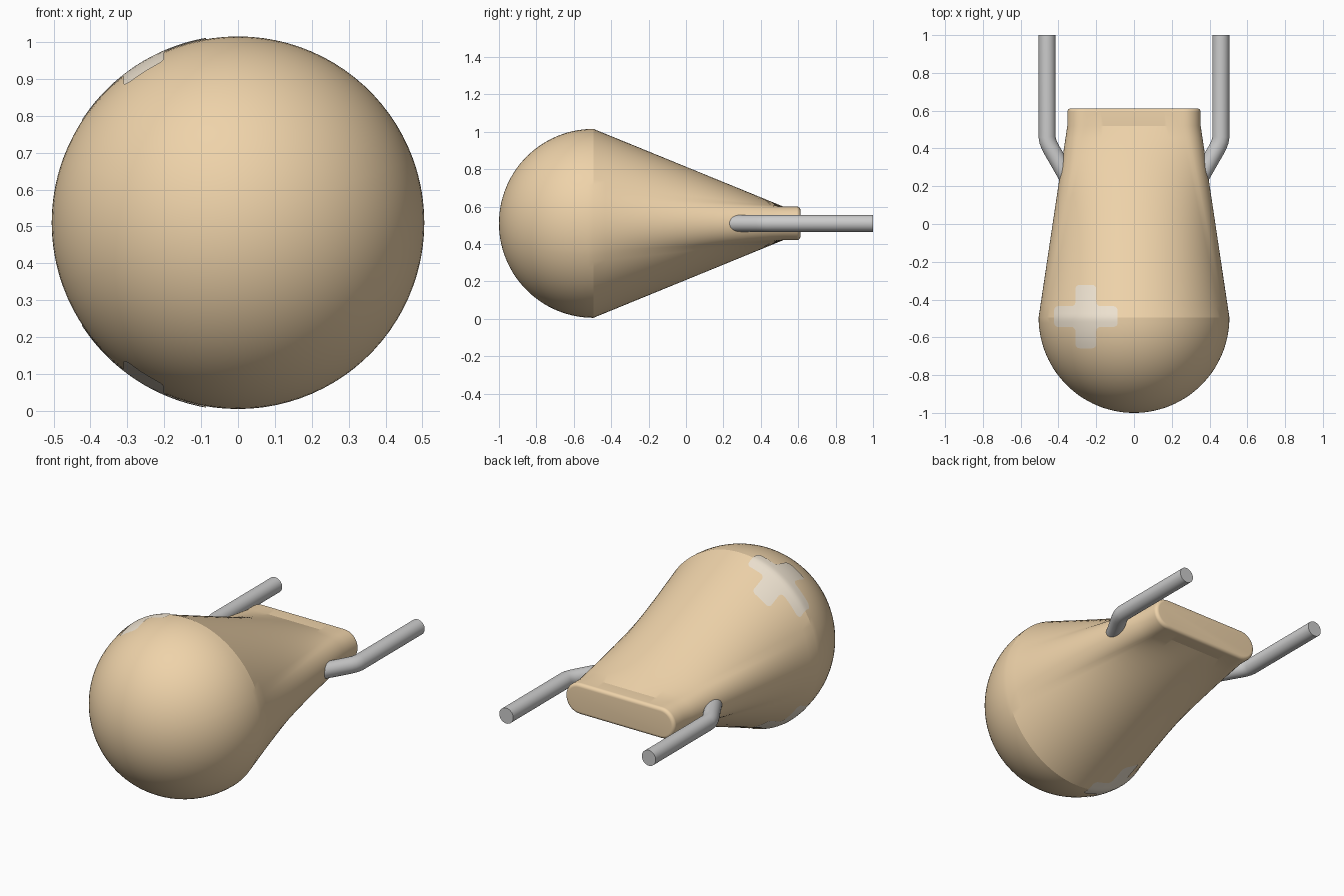
import bpy, bmesh
from math import sin, cos, pi, radians
from mathutils import Vector
from mathutils.bvhtree import BVHTree

if "Cube" in bpy.data.objects:
    bpy.data.objects.remove(bpy.data.objects["Cube"])

CZ, R, RIM = 0.51, 0.505, -0.495


def material(name, rgb):
    m = bpy.data.materials.new(name)
    m.diffuse_color = (*rgb, 1)
    m.use_nodes = True
    m.node_tree.nodes["Principled BSDF"].inputs["Base Color"].default_value = m.diffuse_color
    return m


def add_object(name, bm, mat=None, angle=15):
    bmesh.ops.recalc_face_normals(bm, faces=bm.faces)
    me = bpy.data.meshes.new(name)
    bm.to_mesh(me)
    ob = bpy.data.objects.new(name, me)
    bpy.context.collection.objects.link(ob)
    if mat:
        me.materials.append(mat)
    bpy.ops.object.select_all(action='DESELECT')
    ob.select_set(True)
    bpy.context.view_layer.objects.active = ob
    bpy.ops.object.shade_smooth_by_angle(angle=radians(angle))
    return ob


# Matching cross-sections: circle (dome) and rounded slot (tail)
ARC, FLAT, SIDE = 16, 36, 20      # slot end steps, flat steps, dome angle of slot end


def circle(r):
    pts = []
    for base in (0, 180):
        pts += [(base - SIDE + 2 * SIDE * i / ARC) for i in range(ARC)]
        pts += [(base + SIDE + (180 - 2 * SIDE) * i / FLAT) for i in range(FLAT)]
    return [(r * cos(radians(a)), r * sin(radians(a))) for a in pts]


def slot(r, half=0.263):
    pts = []
    for s in (1, -1):
        for i in range(ARC):
            a = -pi / 2 + pi * i / ARC
            pts.append((s * (half + r * cos(a)), s * r * sin(a)))
        for i in range(FLAT):
            pts.append((s * half * (1 - 2 * i / FLAT), s * r))
    return pts


# Body: hemisphere, loft to the slot, short straight tail with filleted end
sections = []
for i in range(1, 29):
    a = pi / 2 * i / 28
    sections.append((RIM - R * cos(a), circle(R * sin(a))))
c, s = circle(R), slot(0.09)
for i in range(1, 17):
    t = i / 16
    sections.append((RIM + (0.52 - RIM) * t,
                     [(p[0] + (q[0] - p[0]) * t, p[1] + (q[1] - p[1]) * t) for p, q in zip(c, s)]))
F = 0.02
for i in range(9):
    a = pi / 2 * i / 8
    sections.append((0.612 - F + F * sin(a), slot(0.09 - F + F * cos(a))))

bm = bmesh.new()
rings = [[bm.verts.new((x, y, CZ + z)) for x, z in pts] for y, pts in sections]
n = len(rings[0])
for A, B in zip(rings, rings[1:]):
    for i in range(n):
        j = (i + 1) % n
        bm.faces.new((A[i], A[j], B[j], B[i]))
tip = bm.verts.new((0, RIM - R, CZ))
for i in range(n):
    bm.faces.new((tip, rings[0][(i + 1) % n], rings[0][i]))
bm.faces.new(rings[-1])
bm.normal_update()
surface = BVHTree.FromBMesh(bm)
add_object("bulb_body", bm, material("amber", (0.86, 0.65, 0.40)))
bm.free()

# Plus-shaped marks wrapped onto the top and bottom of the body
pale = material("pale_mark", (0.85, 0.76, 0.63))
L, W = 0.168, 0.055
quarter = [(L, W), (W, W), (W, L)]
outline = []
for k in range(4):
    for x, y in quarter:
        for _ in range(k):
            x, y = -y, x
        outline.append((x - 0.255, y - 0.49))
for name, sgn in (("top_mark", 1), ("bottom_mark", -1)):
    bm = bmesh.new()
    bm.faces.new([bm.verts.new((x, y, 0)) for x, y in outline])
    bmesh.ops.bevel(bm, geom=bm.verts[:], offset=0.022, segments=5,
                    profile=0.5, affect='VERTICES')
    for axis in (Vector((1, 0, 0)), Vector((0, 1, 0))):
        for i in range(-11, 12):
            bmesh.ops.bisect_plane(bm, geom=bm.verts[:] + bm.edges[:] + bm.faces[:], dist=1e-5,
                                   plane_co=Vector((-0.255, -0.49, 0)) + axis * (i * 0.015 + 0.0013),
                                   plane_no=axis)
    for v in bm.verts:
        hit = surface.ray_cast(Vector((v.co.x, v.co.y, CZ + 2 * sgn)), Vector((0, 0, -sgn)))[0]
        if hit:
            v.co = hit + Vector((0, 0, 0.004 * sgn))
    bmesh.ops.triangulate(bm, faces=[f for f in bm.faces if len(f.verts) > 3])
    ob = add_object(name, bm, pale, 30)
    if (ob.data.polygons[0].normal.z > 0) != (sgn > 0):
        ob.data.flip_normals()
    bm.free()

# Bent wire leads
path = [(0.325, 0.20), (0.437, 0.395), (0.448, 0.416), (0.456, 0.437), (0.46, 0.46), (0.46, 1.0)]
for name, sgn in (("right_lead", 1), ("left_lead", -1)):
    bm = bmesh.new()
    P = [Vector((sgn * x, y, CZ)) for x, y in path]
    prev = None
    for i, p in enumerate(P):
        d0 = (P[i] - P[i - 1]).normalized() if i else (P[1] - P[0]).normalized()
        d1 = (P[i + 1] - P[i]).normalized() if i < len(P) - 1 else d0
        side = (d0 + d1).normalized().cross(Vector((0, 0, 1)))
        ring = [bm.verts.new(p + 0.045 * (side * cos(2 * pi * k / 32) + Vector((0, 0, sin(2 * pi * k / 32)))))
                for k in range(32)]
        if prev:
            for k in range(32):
                m = (k + 1) % 32
                bm.faces.new((prev[k], prev[m], ring[m], ring[k]))
        else:
            bm.faces.new(ring)
        prev = ring
    bm.faces.new(prev)
    add_object(name, bm, None, 30)
    bm.free()
